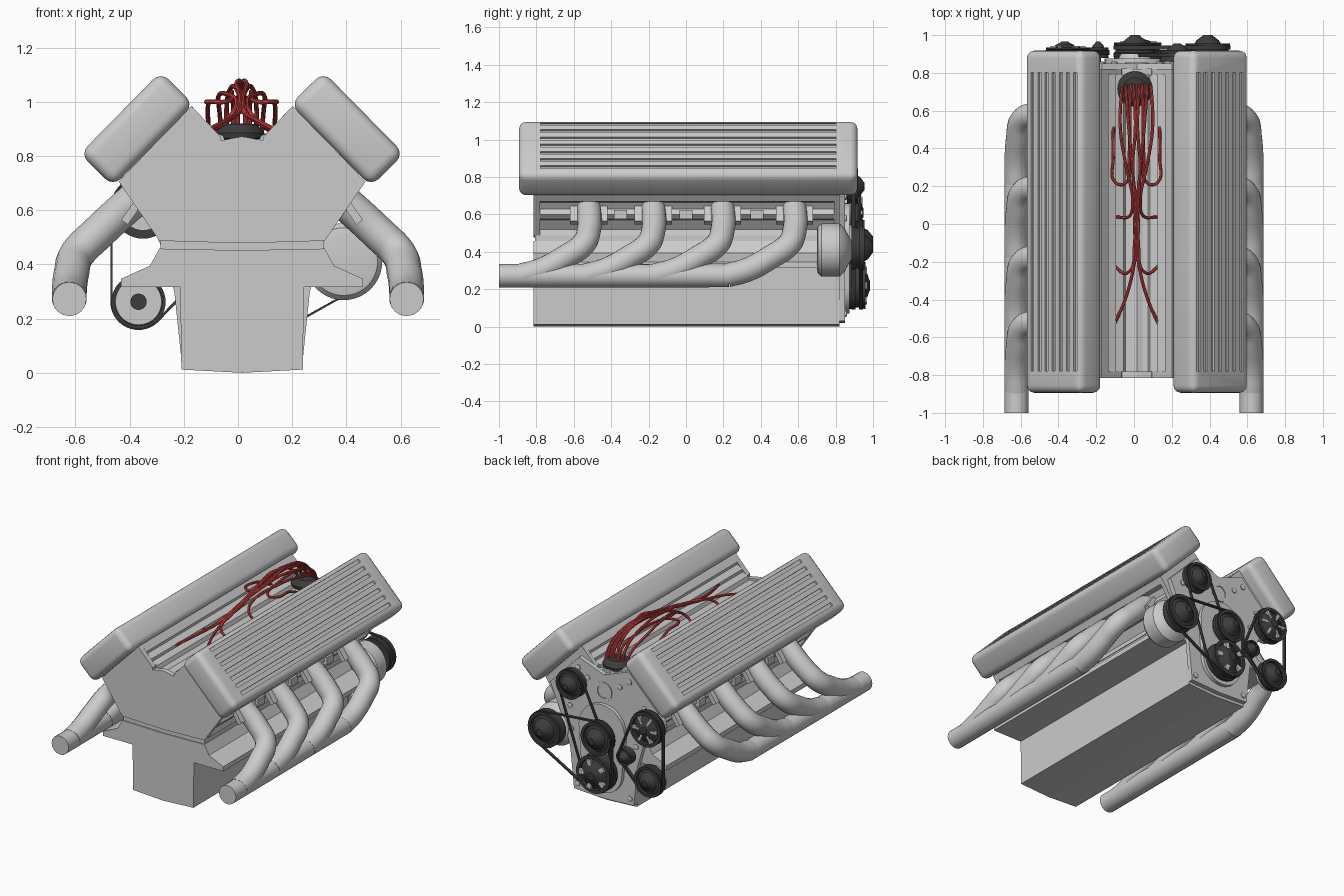
import bpy, bmesh
from math import sin, cos, pi, radians
from mathutils import Vector, geometry

if "Cube" in bpy.data.objects:
    bpy.data.objects.remove(bpy.data.objects["Cube"])

C = 0.015  # engine centre line


def material(name, rgb):
    m = bpy.data.materials.new(name)
    m.diffuse_color = (*rgb, 1)
    m.use_nodes = True
    m.node_tree.nodes["Principled BSDF"].inputs["Base Color"].default_value = m.diffuse_color
    return m


DARK = material("dark_rubber", (0.045, 0.045, 0.045))
RED = material("red_wire", (0.65, 0.06, 0.06))


def finish(name, bm, mat=None, smooth=False):
    bmesh.ops.recalc_face_normals(bm, faces=bm.faces)
    me = bpy.data.meshes.new(name)
    bm.to_mesh(me)
    bm.free()
    if mat:
        me.materials.append(mat)
    ob = bpy.data.objects.new(name, me)
    bpy.context.collection.objects.link(ob)
    if smooth:
        bpy.context.view_layer.objects.active = ob
        bpy.ops.object.select_all(action='DESELECT')
        ob.select_set(True)
        bpy.ops.object.shade_smooth_by_angle(angle=radians(35))
    return ob


def sym(half):
    """Right half outline from top centre to bottom centre -> full outline."""
    return [(C + x, z) for x, z in half] + [(C - x, z) for x, z in reversed(half) if x > 0]


def prism(name, pts, y0, y1, mat=None, smooth=False):
    bm = bmesh.new()
    f = bm.faces.new([bm.verts.new((x, y0, z)) for x, z in pts])
    r = bmesh.ops.extrude_face_region(bm, geom=[f])
    vs = [v for v in r['geom'] if isinstance(v, bmesh.types.BMVert)]
    bmesh.ops.translate(bm, verts=vs, vec=(0, y1 - y0, 0))
    return finish(name, bm, mat, smooth)


def lathe(name, centre, profile, mat=None, vertical=False, n=40):
    """Revolve (radius, height) points about a y axis, or z axis when vertical."""
    bm = bmesh.new()
    rings = []
    for r, h in profile:
        ring = []
        for i in range(n):
            a = 2 * pi * i / n
            p = (r * cos(a), r * sin(a), h) if vertical else (r * cos(a), h, r * sin(a))
            ring.append(bm.verts.new((p[0] + centre[0], p[1] + (centre[1] if vertical else 0),
                                      p[2] + (0 if vertical else centre[1]))))
        rings.append(ring)
    for a, b in zip(rings, rings[1:]):
        for i in range(n):
            bm.faces.new((a[i], a[(i + 1) % n], b[(i + 1) % n], b[i]))
    bm.faces.new(rings[0])
    bm.faces.new(rings[-1])
    return finish(name, bm, mat, True)


def tube(name, pts, radius, mat=None, res=8, bev=6):
    cu = bpy.data.curves.new(name, 'CURVE')
    cu.dimensions = '3D'
    cu.bevel_depth, cu.bevel_resolution, cu.resolution_u = radius, bev, res
    cu.use_fill_caps = True
    sp = cu.splines.new('BEZIER')
    sp.bezier_points.add(len(pts) - 1)
    for b, p in zip(sp.bezier_points, pts):
        b.co = p
        b.handle_left_type = b.handle_right_type = 'AUTO'
    tmp = bpy.data.objects.new(name, cu)
    bpy.context.collection.objects.link(tmp)
    dg = bpy.context.evaluated_depsgraph_get()
    me = bpy.data.meshes.new_from_object(tmp.evaluated_get(dg))
    bm = bmesh.new()
    bm.from_mesh(me)
    bpy.data.objects.remove(tmp)
    return finish(name, bm, mat, True)


def box(bm, loc, size):
    r = bmesh.ops.create_cube(bm, size=1)
    for v in r['verts']:
        v.co = Vector(loc) + Vector(a * b for a, b in zip(v.co, size))


def hull(circles, grow=0.0):
    pts = [Vector((x + (r + grow) * cos(2 * pi * i / 48), z + (r + grow) * sin(2 * pi * i / 48)))
           for x, z, r in circles for i in range(48)]
    return [tuple(pts[i]) for i in geometry.convex_hull_2d(pts)]


def belt(name, circles, y0, y1):
    """Band wrapped around pulleys."""
    pts, n = hull(circles, 0.004), len(hull(circles, 0.004))
    mid = Vector((sum(p[0] for p in pts) / n, sum(p[1] for p in pts) / n))
    inner = [tuple(Vector(p) + (mid - Vector(p)).normalized() * 0.012) for p in pts]
    bm = bmesh.new()
    loops = [[bm.verts.new((x, y, z)) for x, z in ps]
             for ps, y in ((pts, y0), (pts, y1), (inner, y1), (inner, y0))]
    for k in range(4):
        a, b = loops[k], loops[(k + 1) % 4]
        for i in range(n):
            bm.faces.new((a[i], a[(i + 1) % n], b[(i + 1) % n], b[i]))
    return finish(name, bm, DARK, True)


# Engine block: solid end slices, stepped middle, gasket, crankcase with sump
ends = sym([(0, .872), (.078, .857), (.08, .872), (.187, .985), (.455, .705), (.305, .487), (0, .478)])
prism("block_front_end", ends, -.815, -.78)
prism("block_rear_end", ends, .79, .82)
prism("block_heads", sym([(0, .86), (.03, .85), (.06, .85), (.07, .875), (.11, .89), (.11, .91), (.15, .93),
                          (.15, .947), (.187, .985), (.455, .705), (.43, .67), (.40, .665), (.378, .63),
                          (.388, .60), (.365, .575), (.335, .57), (.298, .52), (.305, .487), (0, .478)]),
      -.78, .79)
prism("block_gasket", sym([(0, .485), (.30, .49), (.30, .45), (0, .44)]), -.808, .815)
prism("crankcase_sump", sym([(0, .452), (.305, .458), (.34, .395), (.446, .347), (.446, .316),
                             (.228, .316), (.224, .012), (0, 0)]), -.815, .82)

# Valve covers with long grooves
for s, side in ((-1, "left"), (1, "right")):
    bm = bmesh.new()
    box(bm, (0, 0, 0), (.425, 1.812, .172))
    cover = finish("valve_cover_" + side, bm)
    b = cover.modifiers.new("round", 'BEVEL')
    b.width, b.segments = .04, 4
    bm = bmesh.new()
    for i in range(7):
        box(bm, (s * (-.175 + i * .054), 0, .086), (.022, 1.58, .024))
    cutter = finish("groove_cutter", bm)
    m = cover.modifiers.new("grooves", 'BOOLEAN')
    m.object, m.operation, m.solver = cutter, 'DIFFERENCE', 'EXACT'
    dg = bpy.context.evaluated_depsgraph_get()
    me = bpy.data.meshes.new_from_object(cover.evaluated_get(dg))
    cover.modifiers.clear()
    cover.data = me
    bpy.data.objects.remove(cutter)
    bpy.context.view_layer.objects.active = cover
    bpy.ops.object.select_all(action='DESELECT')
    cover.select_set(True)
    bpy.ops.object.shade_smooth_by_angle(angle=radians(35))
    cover.location = (C + s * .388, .012, .899)
    cover.rotation_euler = (0, s * radians(45.5), 0)

# Exhaust runners, collectors and flanges
for s, side in ((-1, "left"), (1, "right")):
    for i, y in enumerate((-.52, -.175, .195, .58)):
        path = [(.36, y, .66), (.52, y, .513), (.592, y - .03, .44), (.614, y - .13, .37),
                (.622, y - .25, .305), (.622, y - .36, .274)]
        tube(f"exhaust_runner_{side}_{i + 1}", [(s * x, yy, z) for x, yy, z in path], .065)
        bm = bmesh.new()
        box(bm, (0, 0, 0), (.17, .20, .03))
        fl = finish(f"exhaust_flange_{side}_{i + 1}", bm)
        fl.location = (C + s * .385, y, .625)
        fl.rotation_euler = (0, s * radians(55), 0)
    tube("exhaust_collector_" + side, [(s * .622, .23, .274), (s * .622, -.4, .273), (s * .622, -1, .272)], .063)
    bm = bmesh.new()
    for y in (-.35, 0, .38):
        box(bm, (C + s * .37, y, .60), (.07, .07, .05))
    finish("plug_bosses_" + side, bm)

# Timing plate, housing and bolts on the +y end
prism("timing_plate", sym([(0, .85), (.185, .92), (.40, .70), (.30, .47), (.25, .30), (.222, .03), (0, .02)]), .82, .85)
prism("timing_housing", hull([(C, .49, .17), (C, .22, .15)]), .85, .875, None, True)
lathe("outlet_ring", (C, .74), [(.045, .84), (.045, .856), (.062, .856), (.062, .84)])
for i, (x, z) in enumerate(((.12, .80), (.19, .85), (.30, .70), (.25, .58), (.24, .43), (.195, .07))):
    for s in (-1, 1):
        lathe(f"plate_bolt_{i + 1}_{'L' if s < 0 else 'R'}", (C + s * x, z), [(.018, .84), (.018, .857), (.012, .86)], n=16)

# Pulleys: name, x, z, radius, rim start, rim end, tip
pulleys = {"alternator": (.39, .42, .118, .885, .955, 1.0), "upper": (.23, .75, .095, .86, .92, .955),
           "pump": (.005, .46, .11, .90, .955, 1.0), "crank": (.02, .22, .125, .875, .96, .985),
           "idler": (-.19, .38, .055, .88, .935, .965), "fan": (-.35, .61, .115, .88, .935, .95),
           "lower": (-.367, .262, .10, .88, .935, .965)}
for name, (x, z, r, a, b, t) in pulleys.items():
    m = (a + b) / 2
    lathe(name + "_pulley", (x, z), [(.3 * r, .83), (.3 * r, a), (r, a), (r, a + .008), (.93 * r, m - .01),
                                     (.93 * r, m + .01), (r, b - .008), (r, b), (.82 * r, b), (.78 * r, b - .012),
                                     (.62 * r, b - .006), (.5 * r, b + .4 * (t - b)), (.26 * r, t - .006),
                                     (.2 * r, t), (.001, t)], DARK)
lathe("alternator_body", (.39, .41), [(.10, .70), (.125, .705), (.142, .725), (.142, .82), (.12, .845), (.05, .885)])
lathe("upper_body", (.23, .75), [(.07, .82), (.07, .86)])
lathe("lower_body", (-.367, .262), [(.085, .85), (.088, .862), (.088, .885)])
lathe("fan_body", (-.35, .61), [(.085, .82), (.085, .885)])
lathe("pump_neck", (.005, .46), [(.09, .87), (.075, .90)])

# Light spokes on the fan and crank pulleys
for name, n, size in (("fan", 6, .018), ("crank", 5, .03)):
    x, z, r, a, b, t = pulleys[name]
    bm = bmesh.new()
    for i in range(n):
        c, s = cos(2 * pi * i / n), sin(2 * pi * i / n)
        q = [(.36 * r, -size * .3), (.8 * r, -size * .6), (.8 * r, size * .6), (.36 * r, size * .3)]
        f = bm.faces.new([bm.verts.new((x + u * c - v * s, b + .008, z + u * s + v * c)) for u, v in q])
        e = bmesh.ops.extrude_face_region(bm, geom=[f])['geom']
        bmesh.ops.translate(bm, verts=[v for v in e if isinstance(v, bmesh.types.BMVert)], vec=(0, -.03, 0))
    finish(name + "_spokes", bm)

# Belts
P = {k: v[:3] for k, v in pulleys.items()}
belt("upper_belt", [P["upper"], P["crank"]], .885, .905)
belt("main_belt", [P["alternator"], P["crank"], P["pump"]], .925, .945)
belt("side_belt", [P["fan"], P["lower"], P["idler"]], .895, .92)

# Distributor and ignition wires
lathe("distributor", (.005, .715), [(.05, .80), (.055, .86), (.09, .865), (.093, .885), (.075, .905), (.06, .918),
                                    (.001, .92)], DARK, True)
wires = [[(.03, .74, .9), (.03, .72, .97), (.035, .6, 1.02), (.04, .35, 1.03), (.06, .215, 1.0),
          (.112, .22, 1.0), (.123, .35, .99), (.123, .513, .91)],
         [(.075, .73, .89), (.08, .69, .95), (.085, .5, 1.02), (.06, .33, 1.03), (.02, .1, .99),
          (.04, .04, .95), (.105, .037, .89)],
         [(.055, .74, .9), (.055, .70, .98), (.04, .5, 1.05), (.015, .2, 1.04), (.01, -.1, .98),
          (.05, -.26, .93), (.122, -.22, .89)],
         [(.015, .74, .9), (.012, .70, 1.0), (.006, .5, 1.074), (.02, .3, 1.06), (-.01, 0, 1.0),
          (.01, -.2, .96), (.06, -.4, .93), (.135, -.565, .89)]]
for s in (-1, 1):
    for i, w in enumerate(wires):
        tube(f"wire_{'left' if s < 0 else 'right'}_{i + 1}", [(.013 + s * x, y, z) for x, y, z in w],
             .0085, RED, 6, 2)
